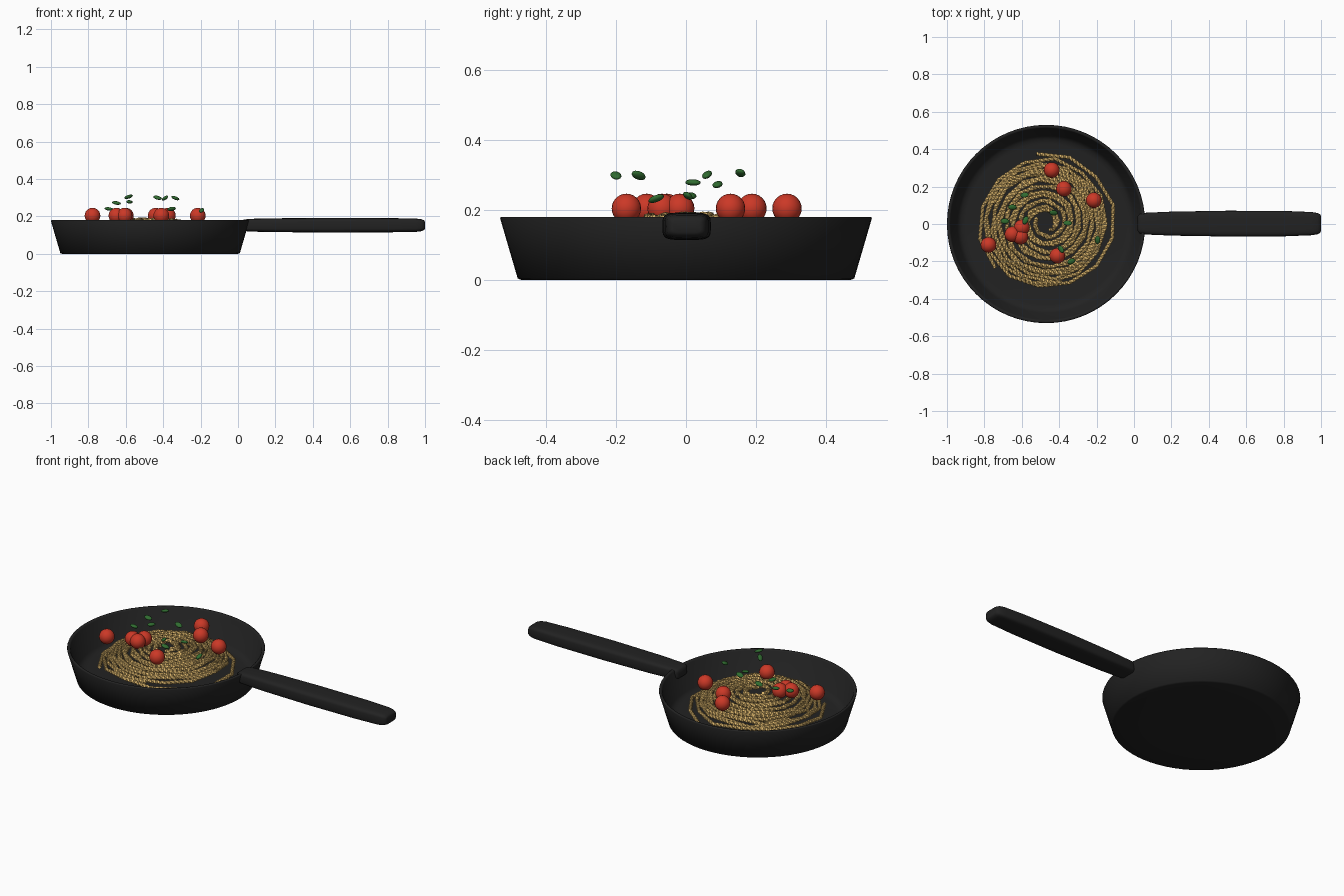
import bpy, bmesh, math, random
from mathutils import Vector

random.seed(4)
cube = bpy.data.objects.get("Cube")
if cube:
    bpy.data.objects.remove(cube)

PAN_X = -0.47


def material(name, rgb):
    m = bpy.data.materials.new(name)
    m.use_nodes = True
    m.diffuse_color = (*rgb, 1)
    bsdf = m.node_tree.nodes["Principled BSDF"]
    bsdf.inputs["Base Color"].default_value = (*rgb, 1)
    return m


black = material("pan black", (0.016, 0.016, 0.016))
pasta = material("pasta yellow", (0.72, 0.47, 0.15))
red = material("tomato red", (0.6, 0.04, 0.02))
green = material("basil green", (0.03, 0.15, 0.03))


def add_object(name, data, mat):
    data.materials.append(mat)
    ob = bpy.data.objects.new(name, data)
    bpy.context.collection.objects.link(ob)
    return ob


def add_mesh(name, bm, mat, smooth=True):
    bmesh.ops.recalc_face_normals(bm, faces=bm.faces)
    for f in bm.faces:
        f.smooth = smooth
    me = bpy.data.meshes.new(name)
    bm.to_mesh(me)
    bm.free()
    return add_object(name, me, mat)


def loft(bm, rings):
    """Skin a list of closed point rings and cap both ends."""
    loops = [[bm.verts.new(p) for p in ring] for ring in rings]
    n = len(loops[0])
    for a, b in zip(loops, loops[1:]):
        for i in range(n):
            j = (i + 1) % n
            bm.faces.new((a[i], a[j], b[j], b[i]))
    bm.faces.new(loops[0])
    bm.faces.new(loops[-1])


# Pan: outer wall, rim, inner wall and floor from one turned profile
def circle(r, z, n=64):
    return [(PAN_X + r * math.cos(math.tau * i / n), r * math.sin(math.tau * i / n), z)
            for i in range(n)]


profile = [(0.3, 0), (0.47, 0), (0.48, 0.004), (0.53, 0.175), (0.528, 0.18), (0.517, 0.18),
           (0.512, 0.174), (0.475, 0.04), (0.455, 0.022), (0.43, 0.018), (0.2, 0.018)]
bm = bmesh.new()
loft(bm, [circle(r, z) for r, z in profile])
add_mesh("frying_pan", bm, black)


# Handle: rounded rectangular sections along x
def section(x, half_w, half_h, n=32, power=0.45):
    ring = []
    for i in range(n):
        c, s = math.cos(math.tau * i / n), math.sin(math.tau * i / n)
        ring.append((x, math.copysign(abs(c) ** power, c) * half_w + 0.002,
                     math.copysign(abs(s) ** power, s) * half_h + 0.153))
    return ring


stations = [(0.02, 0.04, 0.022), (0.03, 0.052, 0.03), (0.06, 0.058, 0.034), (0.2, 0.064, 0.037),
            (0.5, 0.069, 0.039), (0.8, 0.068, 0.038), (0.95, 0.062, 0.036), (0.98, 0.057, 0.032),
            (0.995, 0.05, 0.026), (1.0, 0.04, 0.018)]
bm = bmesh.new()
loft(bm, [section(*s) for s in stations])
add_mesh("handle", bm, black)


# Spaghetti: twisted square strands winding inwards over a dome
def noodle(index, start, r_outer, turns):
    corners = []
    steps = int(turns * 13)
    for i in range(steps + 1):
        t = i / steps
        a = start - math.tau * turns * t
        r = r_outer + (0.045 - r_outer) * t ** 1.15 + random.uniform(-0.008, 0.008)
        z = 0.045 + 0.135 * math.sqrt(max(0, 1 - (r / 0.38) ** 2))
        corners.append(Vector((PAN_X + r * math.cos(a), 0.008 + r * math.sin(a),
                               z + random.uniform(-0.012, 0.008))))
    points = []
    for a, b in zip(corners, corners[1:]):
        cuts = max(1, round((b - a).length / 0.011))
        points += [a.lerp(b, k / cuts) for k in range(cuts)]
    curve = bpy.data.curves.new("spaghetti", "CURVE")
    curve.dimensions = "3D"
    curve.bevel_depth = 0.011
    curve.bevel_resolution = 0
    curve.use_fill_caps = True
    spline = curve.splines.new("POLY")
    spline.points.add(len(points) - 1)
    for k, (sp, p) in enumerate(zip(spline.points, points)):
        sp.co = (*p, 1)
        sp.tilt = k * math.radians(40)
        sp.radius = 1
    spline.use_smooth = False
    ob = add_object(f"spaghetti_{index}", curve, pasta)
    bpy.ops.object.select_all(action="DESELECT")
    ob.select_set(True)
    bpy.context.view_layer.objects.active = ob
    bpy.ops.object.convert(target="MESH")


strands = [(98, 0.375, 4.4), (222, 0.36, 4.2), (285, 0.335, 4.0), (30, 0.315, 3.7),
           (160, 0.30, 3.5)]
for i, (deg, radius, turns) in enumerate(strands):
    noodle(i + 1, math.radians(deg), radius, turns)

# Cherry tomatoes
tomatoes = [(-0.44, 0.288), (-0.375, 0.188), (-0.215, 0.127), (-0.6, -0.018),
            (-0.65, -0.055), (-0.607, -0.068), (-0.778, -0.112), (-0.41, -0.17)]
for i, (x, y) in enumerate(tomatoes):
    bm = bmesh.new()
    bmesh.ops.create_uvsphere(bm, u_segments=20, v_segments=12, radius=0.042)
    add_mesh(f"tomato_{i + 1}", bm, red).location = (x, y, 0.204)

# Basil leaves: small flattened ovals, each tumbled differently
leaves = [(-0.585, 0.155, 0.305), (-0.65, 0.09, 0.272), (-0.69, 0.015, 0.24),
          (-0.43, 0.06, 0.3), (-0.355, 0.005, 0.24), (-0.39, -0.135, 0.298),
          (-0.335, -0.2, 0.298), (-0.195, -0.085, 0.232), (-0.58, 0.02, 0.278)]
for i, place in enumerate(leaves):
    bm = bmesh.new()
    bmesh.ops.create_uvsphere(bm, u_segments=12, v_segments=8, radius=1)
    bmesh.ops.scale(bm, vec=(0.024, 0.015, 0.009), verts=bm.verts)
    leaf = add_mesh(f"basil_leaf_{i + 1}", bm, green)
    leaf.location = place
    leaf.rotation_euler = (random.uniform(-0.6, 0.6), random.uniform(-0.5, 0.5),
                           random.uniform(0, math.pi))
